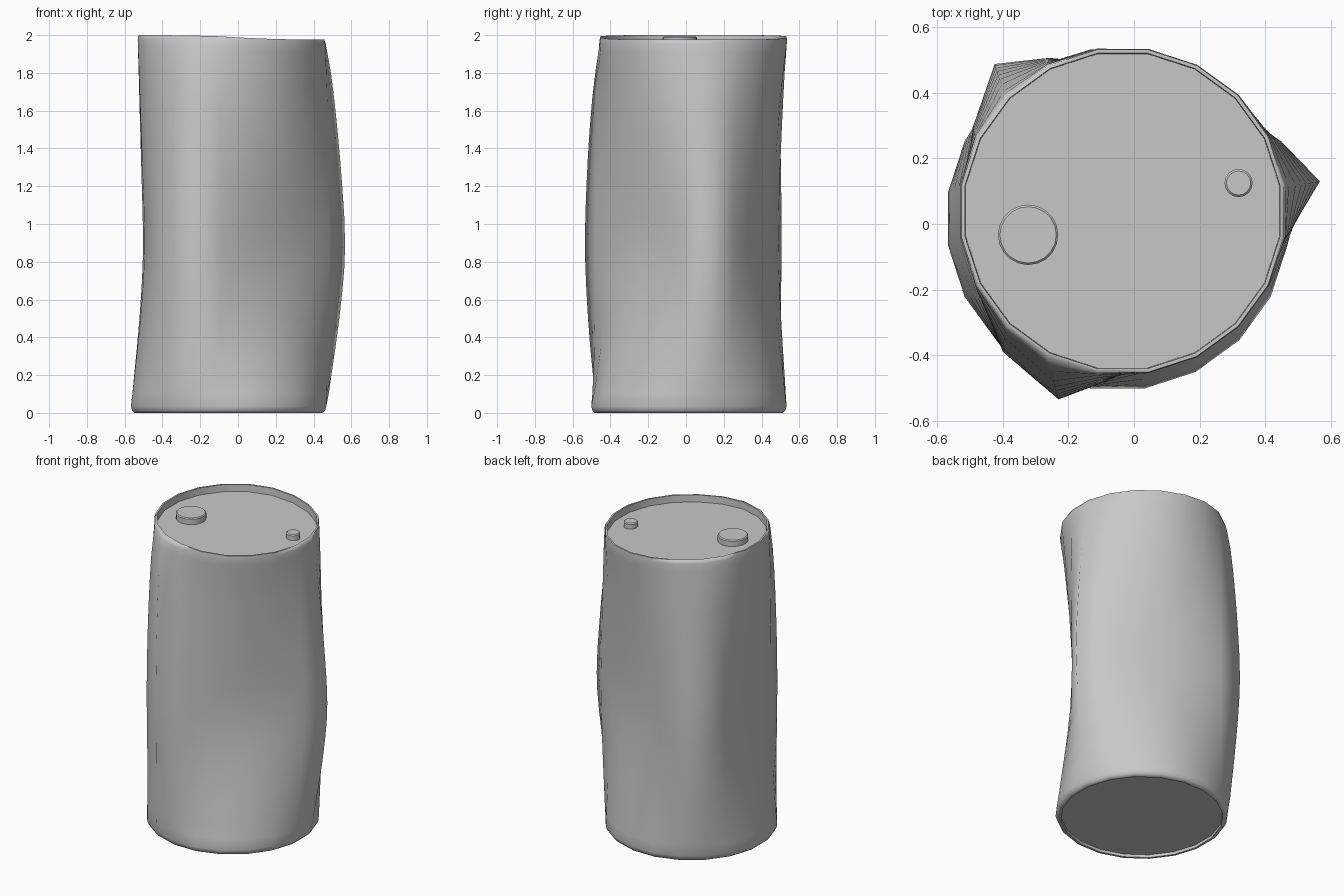
import bpy, bmesh, math
from mathutils import Vector

if "Cube" in bpy.data.objects:
    bpy.data.objects.remove(bpy.data.objects["Cube"])

SIDES = 20
steel = bpy.data.materials.new("grey_steel")
steel.diffuse_color = (0.58, 0.58, 0.58, 1)
steel.use_nodes = True
steel.node_tree.nodes["Principled BSDF"].inputs["Base Color"].default_value = steel.diffuse_color


def finish(bm, name, angle):
    bmesh.ops.recalc_face_normals(bm, faces=bm.faces)
    mesh = bpy.data.meshes.new(name)
    bm.to_mesh(mesh)
    bm.free()
    mesh.materials.append(steel)
    ob = bpy.data.objects.new(name, mesh)
    bpy.context.collection.objects.link(ob)
    bpy.ops.object.select_all(action='DESELECT')
    bpy.context.view_layer.objects.active = ob
    ob.select_set(True)
    bpy.ops.object.shade_smooth_by_angle(angle=math.radians(angle))
    return ob


def ring(cx, cy, r):
    return [Vector((cx + r * math.cos(a), cy + r * math.sin(a)))
            for a in (math.tau * (i + 0.5) / SIDES for i in range(SIDES))]


def crushed_ring():
    # rounded triangle: three pushed-out corners joined by shallow arcs
    # each point also carries an exponent: low values spread the dent further up and down
    a, c, b = Vector((0.567, 0.13)), Vector((-0.425, 0.488)), Vector((-0.23, -0.535))
    pts = []
    for p, q, n, bulge, box, skew, e0, e1 in ((a, c, 7, 0.127, 0.75, 0, 0.88, 0.8),
                                              (c, b, 6, 0.17, 0.6, 0.5, 0.8, 0.45),
                                              (b, a, 7, 0.088, 0.75, 0, 0.45, 0.88)):
        d = (q - p).normalized()
        out = Vector((d.y, -d.x))
        for i in range(n):
            t = i / n
            near = max(0, 1 - 2.8 * t), max(0, 1 - 2.8 * (1 - t))
            power = 1 + (e0 - 1) * near[0] + (e1 - 1) * near[1]
            h = bulge * (4 * t * (1 - t)) ** box * (1 + skew * (t - 0.5))
            pts.append((p.lerp(q, t) + out * h, power))
    return pts


def tilt(x):
    return -0.012 * math.tanh(5 * x)


# Drum shell: (height, amount of crushing)
LEVELS = [(0.035, 0), (0.1, 0.1), (0.2, 0.23), (0.35, 0.45), (0.5, 0.66), (0.65, 0.84),
          (0.78, 0.96), (0.9, 1), (1.05, 0.95), (1.2, 0.84), (1.35, 0.72), (1.5, 0.58),
          (1.65, 0.43), (1.8, 0.26), (1.92, 0.08), (1.965, 0.02)]
crush = crushed_ring()
rings = []


def add_plain(cx, cy, r, z, slope=0):
    rings.append([(p.x, p.y, z + slope * tilt(p.x)) for p in ring(cx, cy, r)])


# Recessed base and rolled bottom rim
add_plain(-0.05, 0.015, 0.488, 0.018)
add_plain(-0.05, 0.015, 0.489, 0.0)
add_plain(-0.05, 0.015, 0.504, 0.0)
add_plain(-0.05, 0.015, 0.517, 0.012)
# Crushed wall
for z, f in LEVELS:
    t = z / 2
    base = ring(-0.05 + 0.015 * t, 0.015 + 0.025 * t, 0.524 - 0.022 * t)
    rings.append([(*p.lerp(q, f ** power), z + t * tilt(p.x))
                  for p, (q, power) in zip(base, crush)])
# Top rim and recessed lid
add_plain(-0.035, 0.04, 0.498, 1.988, 1)
add_plain(-0.035, 0.04, 0.487, 1.988, 1)
add_plain(-0.035, 0.04, 0.485, 1.942, 1)

bm = bmesh.new()
vs = [[bm.verts.new(p) for p in r] for r in rings]
for lo, hi in zip(vs, vs[1:]):
    for i in range(SIDES):
        j = (i + 1) % SIDES
        bm.faces.new((lo[i], lo[j], hi[j], hi[i]))
bm.faces.new(vs[0])
bm.faces.new(vs[-1])
finish(bm, "drum_shell", 75)


# Screw plugs on the lid
def plug(name, x, y, r, height, sides):
    bm = bmesh.new()
    z = 1.942 + tilt(x)
    bmesh.ops.create_cone(bm, cap_ends=True, segments=sides, radius1=r, radius2=r, depth=height)
    bmesh.ops.translate(bm, verts=bm.verts, vec=(x, y, z + height / 2 - 0.003))
    top = max(bm.faces, key=lambda f: f.calc_center_median().z)
    bmesh.ops.bevel(bm, geom=list(top.edges), offset=0.006, segments=1, affect='EDGES')
    finish(bm, name, 30)


plug("large_plug", -0.323, -0.033, 0.092, 0.042, 20)
plug("small_plug", 0.319, 0.125, 0.043, 0.042, 16)
